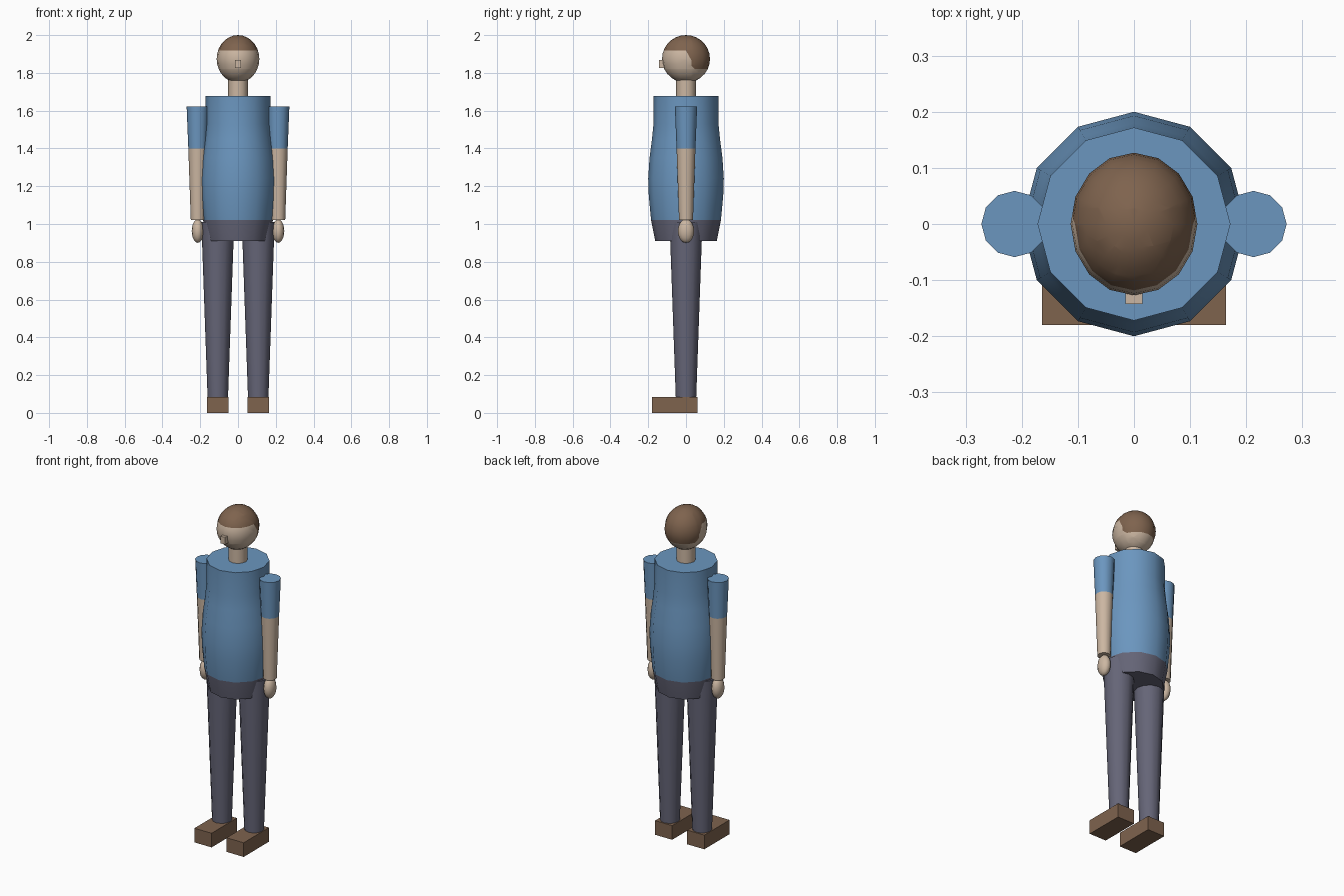
import bpy, bmesh
from math import sin, cos, pi, radians
from mathutils import Vector

if "Cube" in bpy.data.objects:
    bpy.data.objects.remove(bpy.data.objects["Cube"])


def material(name, rgb):
    m = bpy.data.materials.new(name)
    m.use_nodes = True
    m.diffuse_color = (*rgb, 1)
    m.node_tree.nodes["Principled BSDF"].inputs["Base Color"].default_value = (*rgb, 1)
    return m


SHIRT = material("blue shirt", (0.147, 0.305, 0.52))
SKIN = material("skin", (0.60, 0.47, 0.36))
PANTS = material("grey trousers", (0.13, 0.13, 0.185))
BROWN = material("brown", (0.21, 0.125, 0.076))


def finish(bm, name, mats, smooth=True):
    bmesh.ops.recalc_face_normals(bm, faces=bm.faces)
    mesh = bpy.data.meshes.new(name)
    bm.to_mesh(mesh)
    bm.free()
    for m in mats:
        mesh.materials.append(m)
    obj = bpy.data.objects.new(name, mesh)
    bpy.context.collection.objects.link(obj)
    if smooth:
        bpy.ops.object.select_all(action="DESELECT")
        obj.select_set(True)
        bpy.context.view_layer.objects.active = obj
        bpy.ops.object.shade_smooth_by_angle(angle=radians(40))
    return obj


def lathe(name, profile, mats, x=0, split=None, sides=12):
    """Capped turned body from (radius, z) pairs; second material below split."""
    bm = bmesh.new()
    rings = [[bm.verts.new((x + r * cos(2 * pi * i / sides), r * sin(2 * pi * i / sides), z))
              for i in range(sides)] for r, z in profile]
    for a, b in zip(rings, rings[1:]):
        for i in range(sides):
            j = (i + 1) % sides
            bm.faces.new((a[i], a[j], b[j], b[i]))
    bm.faces.new(rings[0])
    bm.faces.new(rings[-1])
    if split is not None:
        for f in bm.faces:
            f.material_index = int(f.calc_center_median().z < split)
    return finish(bm, name, mats)


def ellipsoid(center, radii, segments, rings):
    bm = bmesh.new()
    bmesh.ops.create_uvsphere(bm, u_segments=segments, v_segments=rings, radius=1)
    bmesh.ops.scale(bm, vec=radii, verts=bm.verts)
    bmesh.ops.translate(bm, vec=center, verts=bm.verts)
    return bm


def box(name, low, high, mat):
    low, high = Vector(low), Vector(high)
    bm = bmesh.new()
    bmesh.ops.create_cube(bm, size=1)
    bmesh.ops.scale(bm, vec=high - low, verts=bm.verts)
    bmesh.ops.translate(bm, vec=(low + high) / 2, verts=bm.verts)
    return finish(bm, name, [mat], smooth=False)


# Torso: shirt above, hips of the trousers below
lathe("torso", [(0.172, 1.677), (0.172, 1.53), (0.18, 1.45), (0.193, 1.35), (0.2, 1.24),
                (0.197, 1.15), (0.185, 1.022), (0.163, 0.91)], [SHIRT, PANTS], split=1.02)
lathe("neck", [(0.052, 1.78), (0.052, 1.67)], [SKIN])

# Head: cut along the hairline, then coloured by region
HAIRLINE, NAPE, EAR = 1.918, 1.82, 0.028
bm = ellipsoid((0, 0, 1.874), (0.113, 0.127, 0.126), 16, 14)
slant_top = ((0, 0, HAIRLINE), (0, 0.05, EAR))
slant_low = ((0, EAR, 1.84), (0, 1, 1))
for point, normal in (((0, 0, HAIRLINE), (0, 0, 1)), ((0, 0, NAPE), (0, 0, 1)),
                      ((0, EAR, 0), (0, 1, 0)), slant_top, slant_low):
    bmesh.ops.bisect_plane(bm, geom=bm.verts[:] + bm.edges[:] + bm.faces[:],
                           plane_co=point, plane_no=normal)


def beyond(c, plane):
    return (c - Vector(plane[0])).dot(Vector(plane[1])) > 0


for f in bm.faces:
    c = f.calc_center_median()
    back = c.z > NAPE and beyond(c, slant_low) and (
        c.y > EAR or (c.z > 1.87 and beyond(c, slant_top)))
    f.material_index = int(c.z > HAIRLINE or back)
finish(bm, "head", [SKIN, BROWN])
box("nose", (-0.015, -0.143, 1.825), (0.015, -0.11, 1.868), SKIN)

# Limbs, mirrored left and right
for side, s in (("left", 1), ("right", -1)):
    lathe(side + "_arm", [(0.059, 1.622), (0.05, 1.4), (0.037, 1.022)],
          [SHIRT, SKIN], x=s * 0.213, split=1.4)
    hand = ellipsoid((s * 0.213, 0, 0.963), (0.032, 0.043, 0.063), 12, 10)
    finish(hand, side + "_hand", [SKIN])
    lathe(side + "_leg", [(0.087, 1.01), (0.054, 0.08)], [PANTS], x=s * 0.107)
    inner, outer = s * 0.05, s * 0.164
    box(side + "_shoe", (min(inner, outer), -0.18, 0), (max(inner, outer), 0.06, 0.085), BROWN)
